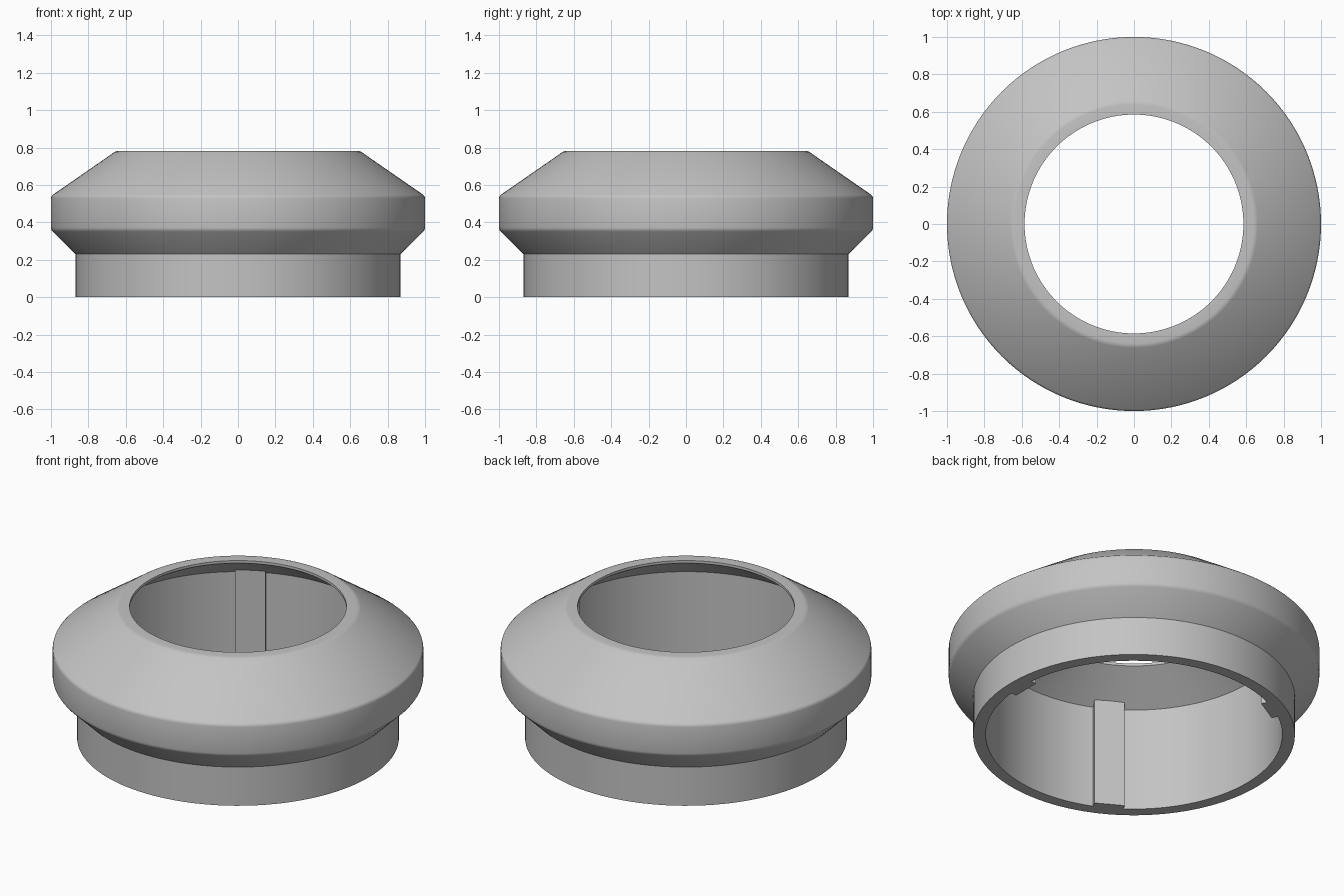
import bpy, bmesh
from math import cos, sin, pi, radians
from mathutils import Vector, Matrix

cube = bpy.data.objects.get("Cube")
if cube:
    bpy.data.objects.remove(cube, do_unlink=True)

SEGMENTS = 128

grey = bpy.data.materials.new("plain grey")
grey.use_nodes = True
colour = (0.55, 0.55, 0.55, 1)
grey.diffuse_color = colour
grey.node_tree.nodes["Principled BSDF"].inputs["Base Color"].default_value = colour


def make_object(name, bm):
    bmesh.ops.recalc_face_normals(bm, faces=bm.faces)
    mesh = bpy.data.meshes.new(name)
    bm.to_mesh(mesh)
    bm.free()
    mesh.materials.append(grey)
    obj = bpy.data.objects.new(name, mesh)
    bpy.context.collection.objects.link(obj)
    return obj


def soften(points, corners, size=0.012):
    """Replace the chosen profile corners with small rounded ones."""
    out = []
    for i, p in enumerate(points):
        p = Vector(p)
        if i not in corners:
            out.append(p)
            continue
        a = p + (Vector(points[i - 1]) - p).normalized() * size
        b = p + (Vector(points[(i + 1) % len(points)]) - p).normalized() * size
        out += [a, (a + b) / 4 + p / 2, b]
    return out


# Collar: closed cross-section (radius, height) turned around the z axis
section = [(0.80, 0), (0.868, 0), (0.868, 0.23), (1, 0.36), (1, 0.541),
           (0.652, 0.782), (0.585, 0.782), (0.585, 0.767), (0.80, 0.616)]
profile = soften(section, {3, 4, 5})
bm = bmesh.new()
rings = []
for k in range(SEGMENTS):
    a = 2 * pi * k / SEGMENTS
    rings.append([bm.verts.new((p.x * cos(a), p.x * sin(a), p.y)) for p in profile])
for k, ring in enumerate(rings):
    after = rings[(k + 1) % SEGMENTS]
    for i in range(len(profile)):
        j = (i + 1) % len(profile)
        bm.faces.new((ring[i], after[i], after[j], ring[j]))
collar = make_object("collar", bm)

bpy.ops.object.select_all(action='DESELECT')
collar.select_set(True)
bpy.context.view_layer.objects.active = collar
bpy.ops.object.shade_smooth_by_angle(angle=radians(30))

# Three flat ribs on the inner wall, with tops that follow the sloped ceiling
for n in range(3):
    bm = bmesh.new()
    outline = [(0.76, 0), (0.81, 0), (0.81, 0.615), (0.76, 0.648)]
    face = bm.faces.new([bm.verts.new((r, -0.083, z)) for r, z in outline])
    side = bmesh.ops.extrude_face_region(bm, geom=[face])["geom"]
    bmesh.ops.translate(bm, vec=(0, 0.166, 0),
                        verts=[v for v in side if isinstance(v, bmesh.types.BMVert)])
    bmesh.ops.rotate(bm, verts=bm.verts, matrix=Matrix.Rotation(n * 2 * pi / 3, 3, 'Z'))
    make_object(f"inner_rib_{n + 1}", bm)
